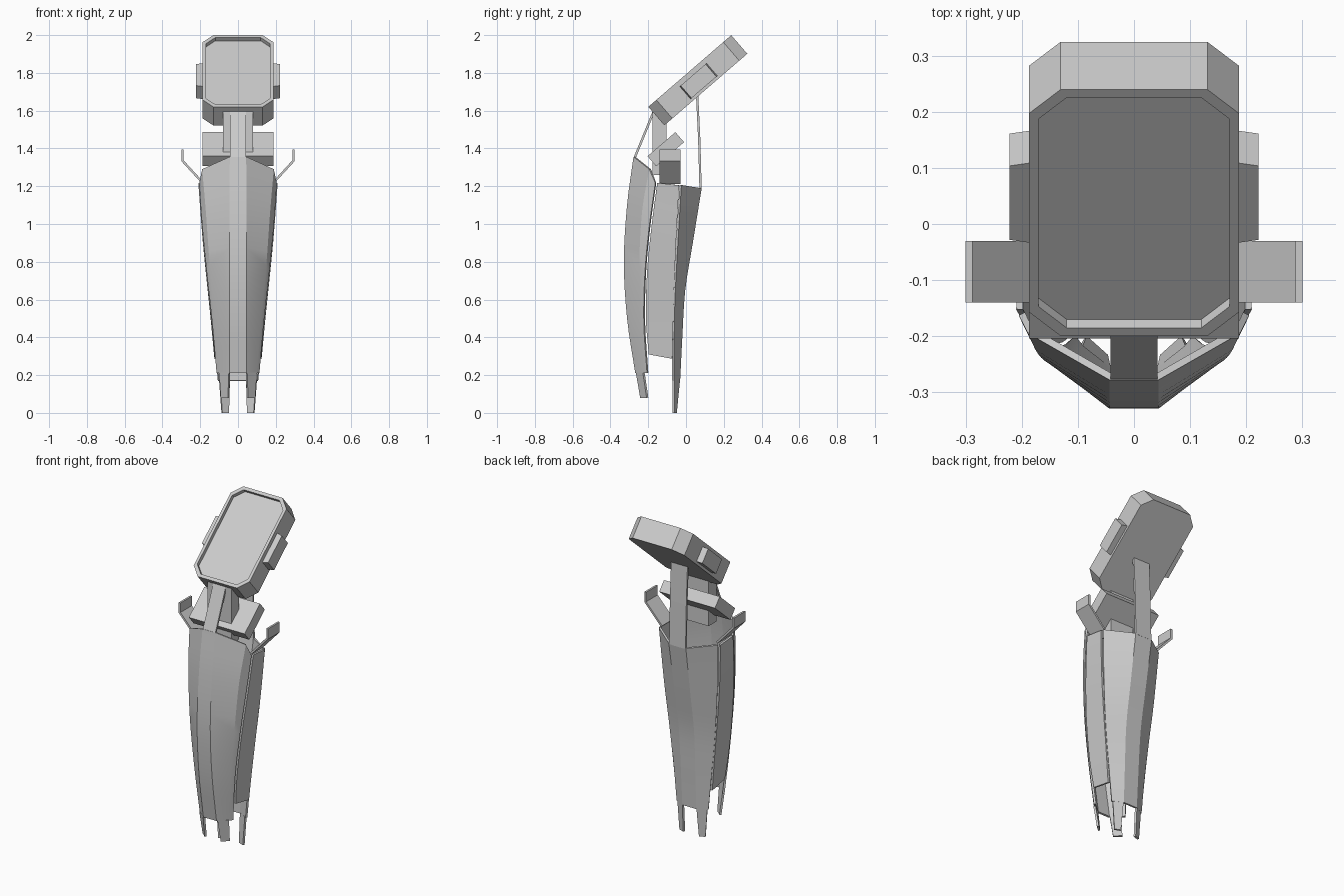
import bpy, bmesh, math
from mathutils import Vector, Matrix

if "Cube" in bpy.data.objects:
    bpy.data.objects.remove(bpy.data.objects["Cube"])

TILT = Matrix.Rotation(math.atan2(0.38, 0.44), 4, 'X')


def add(name, bm, mirror=False, thick=0, smooth=False, matrix=None):
    bmesh.ops.recalc_face_normals(bm, faces=bm.faces)
    if matrix:
        bm.transform(matrix)
    me = bpy.data.meshes.new(name)
    bm.to_mesh(me)
    bm.free()
    ob = bpy.data.objects.new(name, me)
    bpy.context.collection.objects.link(ob)
    if mirror:
        ob.modifiers.new("mirror", 'MIRROR').merge_threshold = 0.0005
    if thick:
        m = ob.modifiers.new("thickness", 'SOLIDIFY')
        m.thickness, m.offset, m.use_even_offset = thick, 0, True
    bpy.ops.object.select_all(action='DESELECT')
    ob.select_set(True)
    bpy.context.view_layer.objects.active = ob
    bpy.ops.object.convert(target='MESH')
    if smooth:
        bpy.ops.object.shade_smooth_by_angle(angle=math.radians(22))
    return ob


def curve(keys, n):
    """Smooth resampling of a few key points."""
    p = [Vector(k) for k in keys]
    p = [2 * p[0] - p[1]] + p + [2 * p[-1] - p[-2]]
    out = []
    for i in range(n + 1):
        s = i / n * (len(p) - 3)
        k = min(int(s), len(p) - 4)
        t = s - k
        a, b, c, d = p[k:k + 4]
        out.append(0.5 * (2 * b + (c - a) * t + (2 * a - 5 * b + 4 * c - d) * t * t
                          + (3 * b - a - 3 * c + d) * t ** 3))
    return out


def shell(name, columns, n=0, thick=0.012):
    """Mirrored sheet spanned between neighbouring columns of points."""
    bm = bmesh.new()
    cols = [[bm.verts.new(q) for q in (curve(c, n) if n else c)] for c in columns]
    for a, b in zip(cols, cols[1:]):
        for i in range(len(a) - 1):
            bm.faces.new((a[i], a[i + 1], b[i + 1], b[i]))
    return add(name, bm, True, thick, bool(n))


def rings(name, loops, matrix, mirror=False):
    """Solid bridged through a list of loops, capped at both ends."""
    bm = bmesh.new()
    vs = [[bm.verts.new(p) for p in l] for l in loops]
    for a, b in zip(vs, vs[1:]):
        for i in range(len(a)):
            j = (i + 1) % len(a)
            bm.faces.new((a[i], a[j], b[j], b[i]))
    bm.faces.new(vs[0])
    bm.faces.new(vs[-1])
    return add(name, bm, mirror, matrix=matrix)


def octagon(w, h, c, z):
    return [(w, h - c, z), (w - c, h, z), (c - w, h, z), (-w, h - c, z),
            (-w, c - h, z), (c - w, -h, z), (w - c, -h, z), (w, c - h, z)]


def box(name, centre, size, tilt=False):
    bm = bmesh.new()
    bmesh.ops.create_cube(bm, size=1)
    m = Matrix.Translation(centre) @ (TILT if tilt else Matrix()) @ Matrix.Diagonal((*size, 1))
    return add(name, bm, matrix=m)


def flat(x, yz):
    return [(x, y, z) for y, z in yz]


# tilted head with recessed screen and side tabs
head = Matrix.Translation((0, 0.02, 1.81)) @ TILT
rings("head", [octagon(0.187, 0.29, 0.056, -0.13), octagon(0.187, 0.29, 0.056, 0),
               octagon(0.17, 0.271, 0.05, 0), octagon(0.17, 0.271, 0.05, -0.023)], head)
rings("head_side_tab", [[(x, -h, -0.115), (x, h, -0.115), (x, h, -0.027), (x, -h, -0.027)]
                        for x, h in ((0.18, 0.095), (0.222, 0.087))], head, True)

# neck post and tilted shelf
box("neck_post", (0, -0.14, 1.43), (0.16, 0.075, 0.34))
box("tilted_shelf", (0, -0.107, 1.396), (0.374, 0.195, 0.07), True)

# bent side arms
arm = [(0.185, 1.216), (0.294, 1.335), (0.294, 1.395)]
shell("side_arm", [[(x, y, z) for x, z in arm] for y in (-0.14, -0.03)])

# front shell, strap and feet
front = [(-0.272, 1.355), (-0.306, 1.1), (-0.323, 0.8), (-0.306, 0.5), (-0.263, 0.212)]
shell("front_shell", [
    flat(0, front), flat(0.042, front),
    [(0.185, -0.19, 1.29), (0.166, -0.228, 1.07), (0.145, -0.244, 0.78), (0.117, -0.242, 0.49), (0.094, -0.222, 0.212)],
    [(0.2, -0.16, 1.217), (0.185, -0.19, 1.0), (0.161, -0.214, 0.75), (0.132, -0.22, 0.48), (0.109, -0.203, 0.212)]], 16)
strap = [(-0.272, 1.35), (-0.165, 1.61)]
shell("front_strap", [flat(0, strap), flat(0.042, strap)])
shell("front_foot", [[(0.045, -0.261, 0.215), (0.05, -0.238, 0.08)],
                     [(0.096, -0.224, 0.215), (0.088, -0.204, 0.08)]])

# side panels
shell("side_panel", [
    [(0.204, -0.152, 1.218), (0.188, -0.181, 1.0), (0.164, -0.206, 0.75), (0.137, -0.212, 0.5), (0.117, -0.197, 0.31)],
    [(0.2, -0.037, 1.205), (0.185, -0.05, 0.96), (0.163, -0.06, 0.73), (0.139, -0.067, 0.5), (0.119, -0.073, 0.287)]], 14)

# back shell, strap and feet
back = [(0.077, 1.19), (0.03, 0.9), (-0.01, 0.65), (-0.026, 0.39), (-0.037, 0.17)]
shell("back_shell", [
    flat(0, back),
    [(x, y, z) for x, (y, z) in zip((0.055, 0.052, 0.05, 0.047, 0.045), back)],
    [(0.195, -0.029, 1.207), (0.175, -0.049, 0.88), (0.15, -0.063, 0.62), (0.125, -0.068, 0.39), (0.104, -0.068, 0.17)]], 16)
strap = [(0.077, 1.185), (0.07, 1.45), (0.058, 1.7)]
shell("back_strap", [flat(0, strap), flat(0.055, strap)])
shell("back_foot", [[(0.045, -0.037, 0.175), (0.05, -0.054, 0)],
                    [(0.098, -0.066, 0.175), (0.085, -0.067, 0)]])
